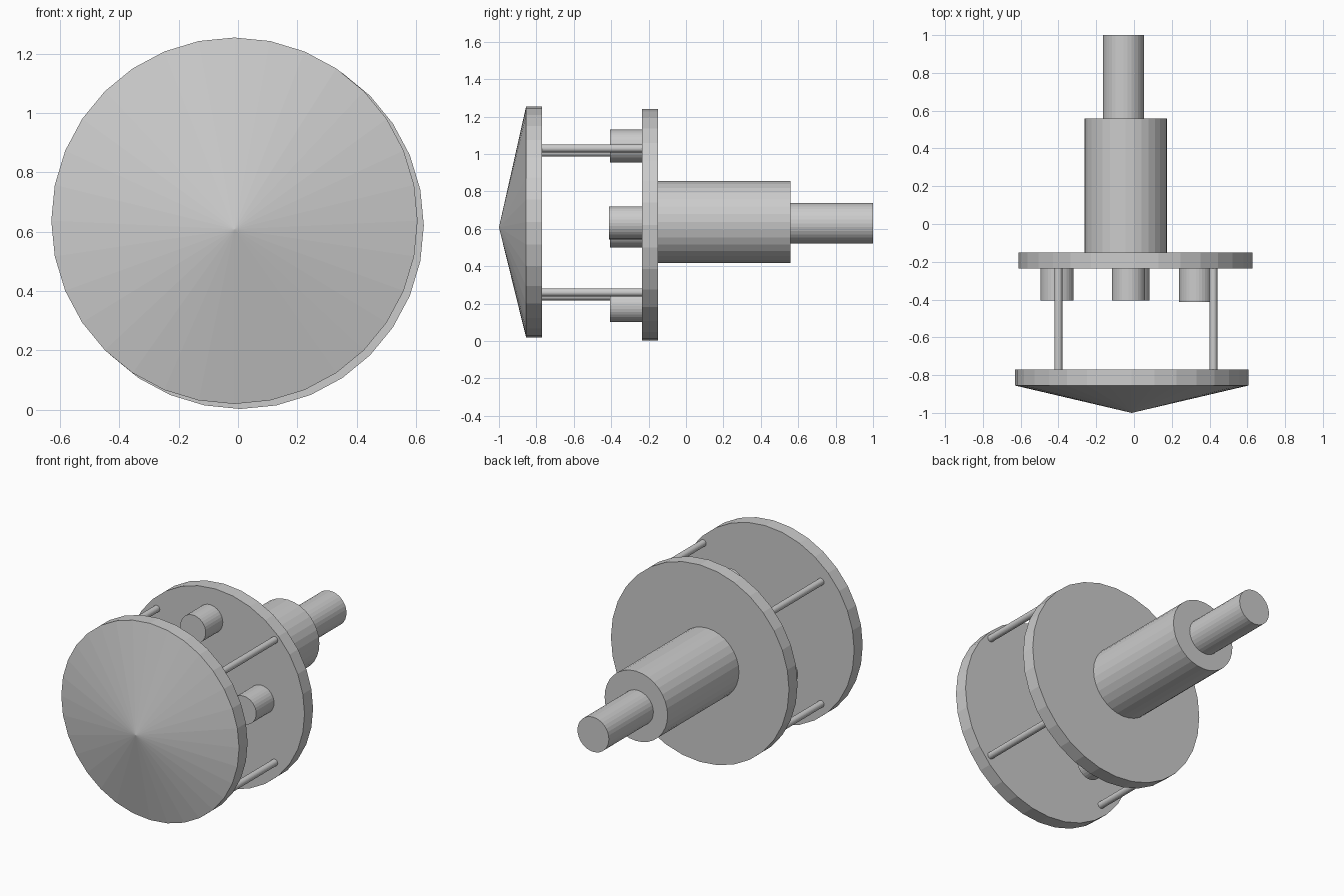
import bpy
import bmesh
import math

if "Cube" in bpy.data.objects:
    bpy.data.objects.remove(bpy.data.objects["Cube"])

SIDES = 32


def lathe_y(name, x, z, profile, tip=None):
    """Closed faceted turning along y. profile: (y, radius) pairs; tip: optional front apex."""
    bm = bmesh.new()
    rings = []
    for y, r in profile:
        ring = []
        for i in range(SIDES):
            a = 2 * math.pi * i / SIDES
            ring.append(bm.verts.new((x + r * math.sin(a), y, z + r * math.cos(a))))
        rings.append(ring)
    for a, b in zip(rings, rings[1:]):
        for i in range(SIDES):
            j = (i + 1) % SIDES
            bm.faces.new((a[i], a[j], b[j], b[i]))
    bm.faces.new(rings[-1])
    if tip:
        apex = bm.verts.new(tip)
        for i in range(SIDES):
            bm.faces.new((apex, rings[0][i], rings[0][(i + 1) % SIDES]))
    else:
        bm.faces.new(rings[0])
    bmesh.ops.recalc_face_normals(bm, faces=bm.faces)
    mesh = bpy.data.meshes.new(name)
    bm.to_mesh(mesh)
    bm.free()
    obj = bpy.data.objects.new(name, mesh)
    bpy.context.collection.objects.link(obj)
    return obj


def cylinder_y(name, x, z, r, y0, y1):
    return lathe_y(name, x, z, [(y0, r), (y1, r)])


# Front cap: disc with a shallow, slightly off-centre cone
lathe_y("front_cap", -0.012, 0.637, [(-0.855, 0.618), (-0.77, 0.618)], tip=(-0.012, -1.0, 0.608))

# Rear flange, hub and shaft
cylinder_y("flange", 0.008, 0.621, 0.619, -0.235, -0.15)
cylinder_y("hub", -0.044, 0.637, 0.219, -0.15, 0.558)
cylinder_y("shaft", -0.055, 0.63, 0.109, 0.558, 1.0)

# Thin rods joining the cap to the flange
for i, (x, z) in enumerate([(-0.40, 1.007), (0.42, 1.03), (-0.40, 0.239), (0.42, 0.26)]):
    cylinder_y(f"rod_{i + 1}", x, z, 0.021, -0.77, -0.235)

# Short bosses on the front of the flange
for i, (x, z) in enumerate([(-0.029, 1.043), (0.327, 0.632), (-0.006, 0.19), (-0.407, 0.588)]):
    cylinder_y(f"boss_{i + 1}", x, z, 0.088, -0.412 if i == 1 else -0.405, -0.235)
